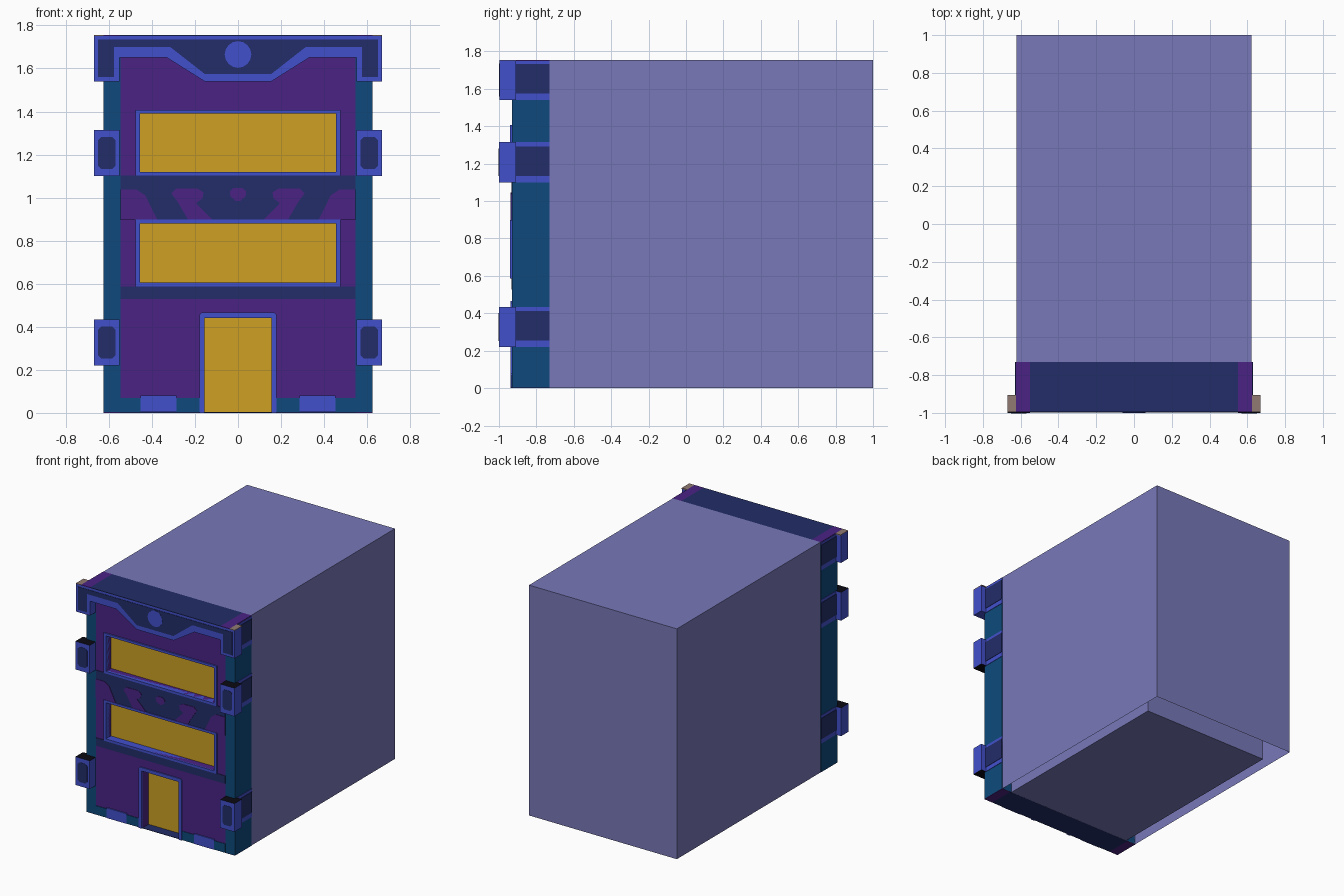
import bpy, bmesh, math
from mathutils import Vector

if "Cube" in bpy.data.objects:
    bpy.data.objects.remove(bpy.data.objects["Cube"])


def mat(name, r, g, b):
    m = bpy.data.materials.new(name)
    lin = [(c / 255 / 12.92) if c < 11 else ((c / 255 + 0.055) / 1.055) ** 2.4 for c in (r, g, b)]
    m.diffuse_color = (*lin, 1)
    m.use_nodes = True
    m.node_tree.nodes["Principled BSDF"].inputs["Base Color"].default_value = m.diffuse_color
    return m


LILAC = mat("lilac wall", 120, 120, 185)
PURPLE = mat("deep purple", 74, 34, 132)
NAVY = mat("navy", 34, 45, 104)
BLUE = mat("bright blue trim", 66, 80, 204)
TEAL = mat("teal", 14, 74, 124)
GOLD = mat("gold glass", 205, 160, 36)
TAN = mat("tan", 145, 122, 115)
BLACK = mat("near black", 9, 9, 18)


def finish(name, bm, mats):
    bmesh.ops.recalc_face_normals(bm, faces=bm.faces)
    me = bpy.data.meshes.new(name)
    bm.to_mesh(me)
    bm.free()
    for m in mats:
        me.materials.append(m)
    ob = bpy.data.objects.new(name, me)
    bpy.context.collection.objects.link(ob)
    return ob


def box(name, m, x, y, z, cap=None, open_bottom=False):
    """Box from ranges; cap colours the top and bottom faces."""
    bm = bmesh.new()
    bmesh.ops.create_cube(bm, size=1)
    for v in bm.verts:
        v.co = Vector([(r[0] + r[1]) / 2 + c * abs(r[1] - r[0]) for c, r in zip(v.co, (x, y, z))])
    bm.normal_update()
    if open_bottom:
        low = [f for f in bm.faces if f.normal.z < -0.5]
        bmesh.ops.delete(bm, geom=low, context='FACES_ONLY')
    if cap:
        for f in bm.faces:
            f.material_index = int(abs(f.normal.z) > 0.5)
    return finish(name, bm, [m, cap] if cap else [m])


def pair(name, m, x, y, z, cap=None):
    """Box repeated on both sides of x = 0."""
    box(name + "_right", m, x, y, z, cap)
    box(name + "_left", m, (-x[1], -x[0]), y, z, cap)


def prism(name, m, pts, y0, y1):
    """Outline in x, z extruded along y."""
    bm = bmesh.new()
    f = bm.faces.new([bm.verts.new((x, y0, z)) for x, z in pts])
    ext = bmesh.ops.extrude_face_region(bm, geom=[f])
    vs = [g for g in ext["geom"] if isinstance(g, bmesh.types.BMVert)]
    bmesh.ops.translate(bm, verts=vs, vec=(0, y1 - y0, 0))
    return finish(name, bm, [m])


def mirrored(half):
    return half + [(-x, z) for x, z in reversed(half)]


def disc(cx, cz, r, n):
    return [(cx + r * math.cos(2 * math.pi * i / n), cz + r * math.sin(2 * math.pi * i / n)) for i in range(n)]


def cut_rect(x0, x1, z0, z1, c):
    return [(x0 + c, z0), (x1 - c, z0), (x1, z0 + c), (x1, z1 - c),
            (x1 - c, z1), (x0 + c, z1), (x0, z1 - c), (x0, z0 + c)]


# Main building: shell open underneath with an inner core
box("building_shell", LILAC, (-.623, .623), (-.73, 1), (0, 1.755), open_bottom=True)
box("building_core", LILAC, (-.54, .54), (-.729, .8), (0, 1.65))

# Facade: backing, teal edges, purple wall built around the openings
F, B = -.93, -.85
box("facade_backing", TEAL, (-.62, .62), (B, -.73), (.003, 1.75))
pair("facade_edge", TEAL, (.545, .625), (F, -.73), (.003, 1.75))
for i, (z0, z1) in enumerate([(.44, .605), (.88, 1.12), (1.39, 1.75)]):
    box(f"wall_row_{i}", PURPLE, (-.545, .545), (F, B), (z0, z1))
pair("wall_column", PURPLE, (.455, .545), (F, B), (.605, 1.39))
pair("wall_pier", PURPLE, (.155, .545), (F, B), (.003, .44))
box("facade_underside", NAVY, (-.55, .55), (F, -.73), (0, .003))
pair("facade_underside_edge", PURPLE, (.55, .625), (F, -.73), (0, .003))

# Windows with raised frames
for i, (z0, z1) in enumerate([(.605, .88), (1.12, 1.39)]):
    box(f"window_glass_{i}", GOLD, (-.455, .455), (-.88, B), (z0, z1))
    pair(f"window_frame_side_{i}", BLUE, (.455, .477), (-.94, -.88), (z0 - .018, z1 + .018))
    for tag, a, b in (("sill", z0 - .018, z0), ("head", z1, z1 + .018)):
        box(f"window_frame_{tag}_{i}", BLUE, (-.455, .455), (-.94, -.88), (a, b))

# Recessed door with frame
box("door", GOLD, (-.155, .155), (B - .006, B), (.003, .44))
pair("door_frame_side", BLUE, (.155, .18), (-.938, -.929), (0, .445))
prism("door_frame_head", BLUE, [(-.18, .44), (.18, .44), (.18, .455), (.17, .466),
                                (-.17, .466), (-.18, .455)], -.938, -.929)

# Painted bands and base
box("lower_band", NAVY, (-.545, .545), (-.934, -.929), (.528, .588))
box("middle_band", NAVY, (-.545, .545), (-.934, -.929), (.897, 1.103))
pair("base_strip", TEAL, (.18, .545), (-.934, -.929), (.003, .07))
pair("base_block", BLUE, (.285, .453), (-.938, -.929), (.003, .08))
lobes = [[(.545, .897), (.545, 1.037), (.47, 1.037), (.43, 1.01), (.375, .897)],
         [(.31, 1.02), (.285, 1.043), (.19, 1.043), (.16, 1.025), (.165, .995),
          (.195, .975), (.118, .897), (.232, .897), (.28, .98)]]
for i, pts in enumerate(lobes):
    for s, side in ((1, "right"), (-1, "left")):
        prism(f"band_lobe_{i}_{side}", PURPLE, [(s * x, z) for x, z in pts], -.937, -.93)
prism("band_drop", PURPLE, mirrored([(.01, .985), (.035, 1.005), (.038, 1.03), (.02, 1.045)]), -.937, -.93)

# Corner brackets: projecting block, front inset, side panel
for i, z in enumerate([.22, 1.10, 1.54]):
    t = z + .215
    if i < 2:
        pair(f"bracket_{i}", BLUE, (.55, .67), (-1, -.91), (z, t), BLACK)
        for s, side in ((1, "right"), (-1, "left")):
            pts = [(s * x, q) for x, q in cut_rect(.57, .65, z + .033, t - .033, .015)]
            prism(f"bracket_inset_{i}_{side}", NAVY, pts, -1.0, -.995)
            bpy.data.objects[f"bracket_inset_{i}_{side}"].location.y = -.002
    pair(f"bracket_side_{i}", BLUE, (.62, .628), (-.91, -.73), (z, min(t, 1.75)))
    pair(f"bracket_side_panel_{i}", NAVY, (.62, .631), (-.912, -.73), (z + .035, t - .022))

# Cornice with navy inlay and round medallion
prism("cornice", BLUE, mirrored([(.155, 1.54), (.33, 1.65), (.55, 1.65), (.55, 1.54),
                                 (.67, 1.54), (.67, 1.751)]), -.996, -.91)
prism("cornice_inlay", NAVY, mirrored([(.155, 1.575), (.315, 1.70), (.575, 1.70), (.575, 1.56),
                                       (.65, 1.56), (.65, 1.735)]), -.999, -.99)
prism("medallion", BLUE, disc(0, 1.665, .062, 16), -1.0, -.992)

# Cornice top
box("facade_top", NAVY, (-.55, .55), (-.996, -.73), (1.748, 1.755))
pair("facade_top_edge", PURPLE, (.55, .625), (-.996, -.73), (1.748, 1.755))
pair("bracket_top", TAN, (.625, .67), (-.996, -.905), (1.748, 1.755))
